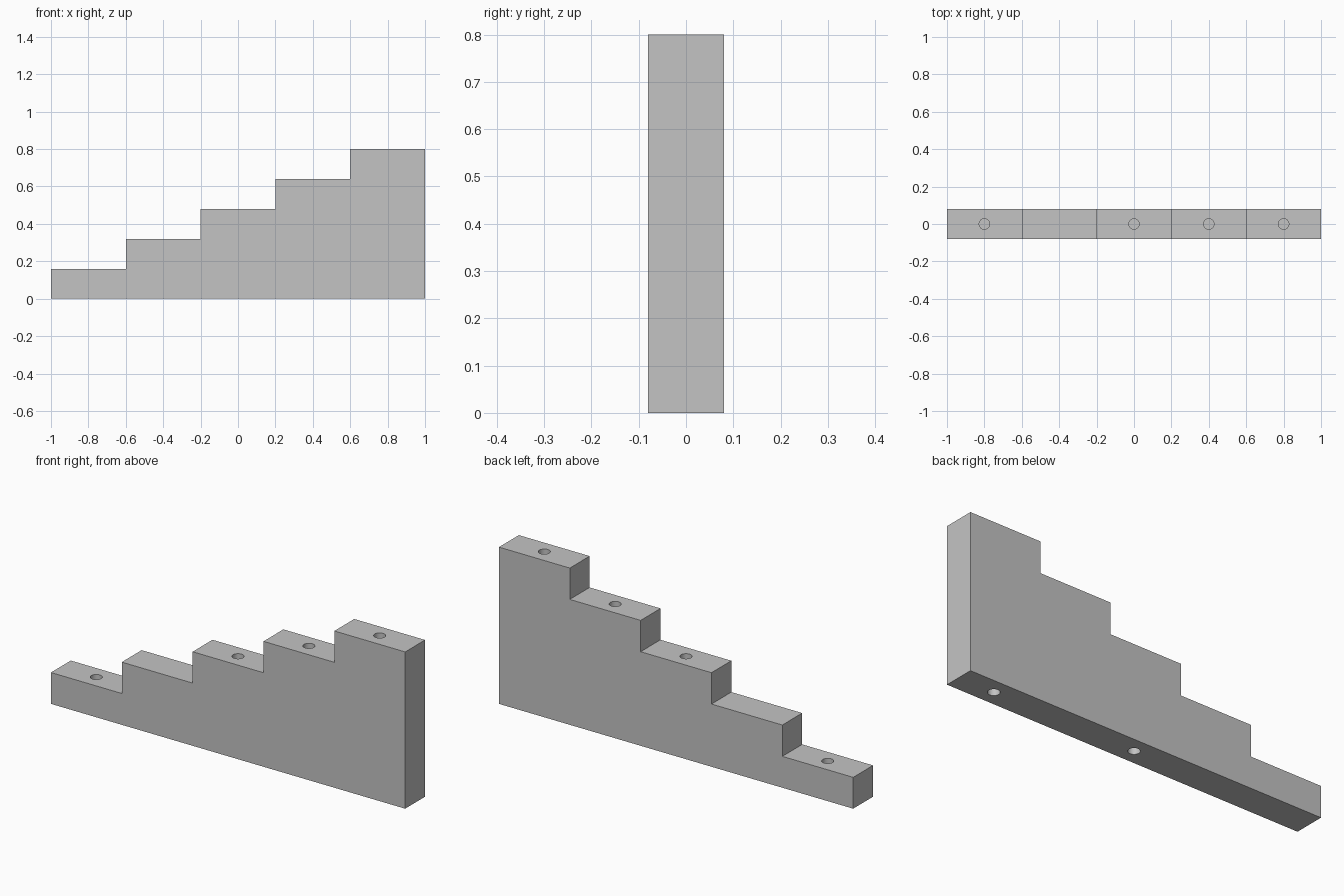
import bpy
import bmesh

cube = bpy.data.objects.get("Cube")
if cube:
    bpy.data.objects.remove(cube, do_unlink=True)

STEPS = 5
RUN, RISE = 0.4, 0.16
HALF_DEPTH = 0.08
HOLE_RADIUS, HOLE_DEPTH = 0.028, 0.08

grey = bpy.data.materials.new("plain grey")
grey.use_nodes = True
colour = (0.55, 0.55, 0.55, 1)
grey.diffuse_color = colour
grey.node_tree.nodes["Principled BSDF"].inputs["Base Color"].default_value = colour


def step_x(i):
    return -1 + RUN * (i + 0.5)


# Stepped block: staircase profile extruded from front to back
profile = [(-1, 0)]
for i in range(STEPS):
    left, top = -1 + RUN * i, RISE * (i + 1)
    profile += [(left, top), (left + RUN, top)]
profile.append((1, 0))

bm = bmesh.new()
face = bm.faces.new([bm.verts.new((x, -HALF_DEPTH, z)) for x, z in profile])
back = bmesh.ops.extrude_face_region(bm, geom=[face])["geom"]
bmesh.ops.translate(bm, vec=(0, 2 * HALF_DEPTH, 0),
                    verts=[v for v in back if isinstance(v, bmesh.types.BMVert)])
bmesh.ops.recalc_face_normals(bm, faces=bm.faces)
mesh = bpy.data.meshes.new("stepped_block")
bm.to_mesh(mesh)
bm.free()
mesh.materials.append(grey)
block = bpy.data.objects.new("stepped_block", mesh)
bpy.context.collection.objects.link(block)


# Blind round holes in the treads and in the underside
def drill(x, z):
    bpy.ops.mesh.primitive_cylinder_add(vertices=32, radius=HOLE_RADIUS,
                                        depth=2 * HOLE_DEPTH, location=(x, 0, z))
    cutter = bpy.context.object
    cutter.name = "hole_cutter"
    cutter.hide_render = True
    cutter.data.materials.append(grey)
    bpy.context.view_layer.objects.active = block
    cut = block.modifiers.new("hole", "BOOLEAN")
    cut.operation = "DIFFERENCE"
    cut.solver = "EXACT"
    cut.object = cutter
    bpy.ops.object.modifier_apply(modifier=cut.name)
    bpy.data.objects.remove(cutter, do_unlink=True)


for i in (0, 2, 3, 4):
    drill(step_x(i), RISE * (i + 1))
for i in (2, 4):
    drill(step_x(i), 0)

# Smooth hole walls, sharp block edges
bpy.ops.object.select_all(action="DESELECT")
block.select_set(True)
bpy.context.view_layer.objects.active = block
bpy.ops.object.shade_smooth_by_angle()
